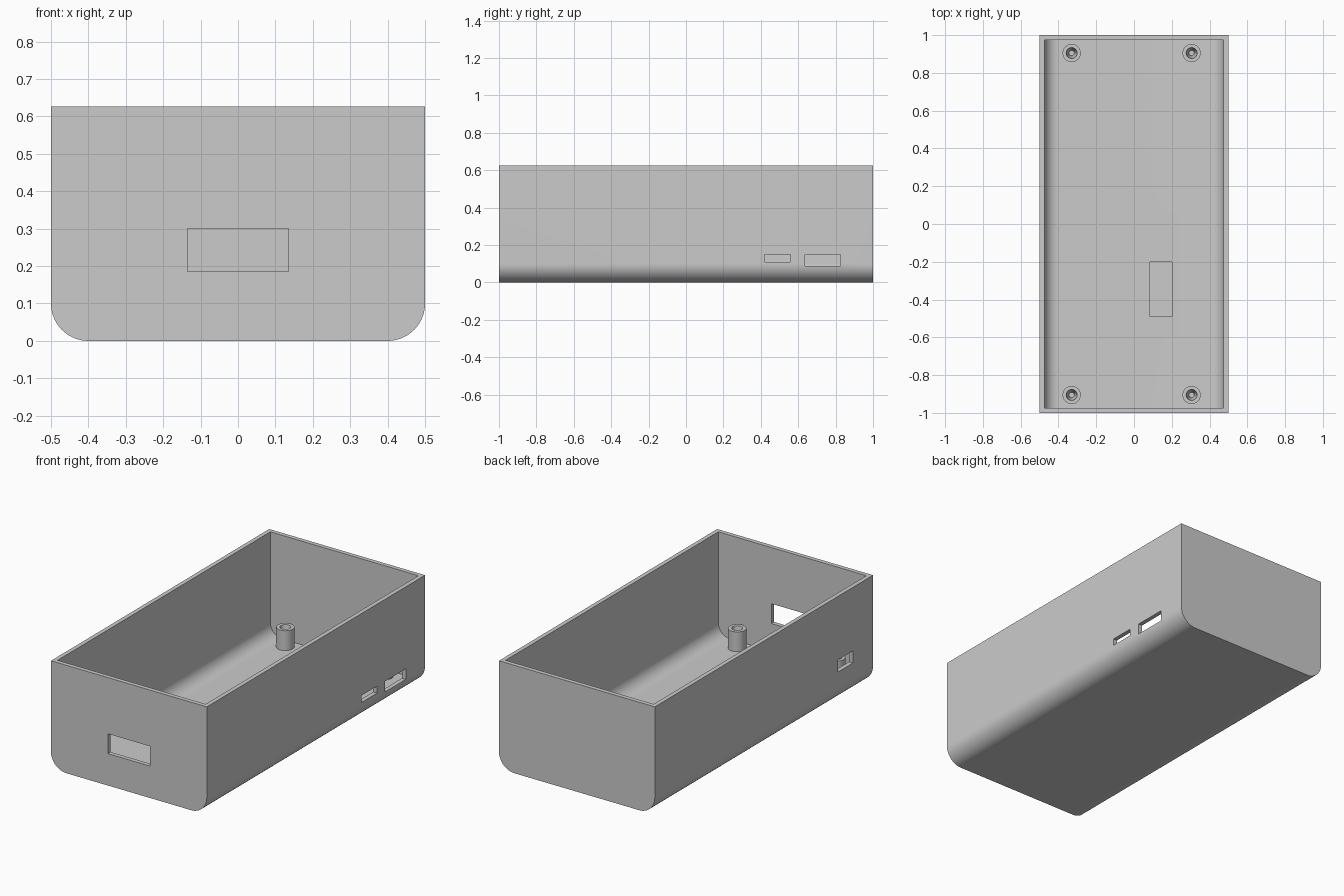
import bpy, bmesh, math

if "Cube" in bpy.data.objects:
    bpy.data.objects.remove(bpy.data.objects["Cube"])

WALL, HEIGHT = 0.025, 0.626

plastic = bpy.data.materials.new("grey plastic")
plastic.diffuse_color = (0.6, 0.6, 0.6, 1)
plastic.use_nodes = True
plastic.node_tree.nodes["Principled BSDF"].inputs["Base Color"].default_value = plastic.diffuse_color


def add_object(name, bm):
    bmesh.ops.recalc_face_normals(bm, faces=bm.faces)
    mesh = bpy.data.meshes.new(name)
    bm.to_mesh(mesh)
    bm.free()
    mesh.materials.append(plastic)
    obj = bpy.data.objects.new(name, mesh)
    bpy.context.collection.objects.link(obj)
    return obj


def smooth(obj):
    obj.data.shade_smooth()
    obj.data.set_sharp_from_angle(angle=math.radians(30))


def trough(name, half_w, half_l, bottom, top, radius, steps=16):
    """Extrude a U-shaped block with rounded lower corners along y."""
    outline = [(half_w, top), (-half_w, top)]
    for side, start in ((-1, math.pi), (1, 1.5 * math.pi)):
        for i in range(steps + 1):
            a = start + i * math.pi / 2 / steps
            outline.append((side * (half_w - radius) + radius * math.cos(a),
                            bottom + radius + radius * math.sin(a)))
    bm = bmesh.new()
    face = bm.faces.new([bm.verts.new((x, -half_l, z)) for x, z in outline])
    result = bmesh.ops.extrude_face_region(bm, geom=[face])
    moved = [v for v in result["geom"] if isinstance(v, bmesh.types.BMVert)]
    bmesh.ops.translate(bm, verts=moved, vec=(0, 2 * half_l, 0))
    return add_object(name, bm)


def block(name, xs, ys, zs):
    bm = bmesh.new()
    bmesh.ops.create_cube(bm, size=1)
    for v in bm.verts:
        v.co = [r[0] if c < 0 else r[1] for c, r in zip(v.co, (xs, ys, zs))]
    return add_object(name, bm)


# Open enclosure: outer body, hollowed and pierced by the cutters
body = trough("enclosure_body", 0.5, 1.0, 0, HEIGHT, 0.1)
cutters = [
    trough("cavity", 0.5 - WALL, 1 - WALL, WALL, HEIGHT + 0.1, 0.075),
    block("front_window", (-0.135, 0.135), (-1.1, -0.9), (0.185, 0.30)),
    block("small_port", (0.45, 0.55), (0.42, 0.56), (0.11, 0.15)),
    block("large_port", (0.45, 0.55), (0.635, 0.825), (0.088, 0.15)),
    block("left_port", (-0.55, -0.45), (-0.815, -0.68), (0.187, 0.257)),
    block("floor_recess", (0.085, 0.20), (-0.49, -0.20), (0.013, 0.06)),
]
for cutter in cutters:
    cutter.hide_render = True
    mod = body.modifiers.new(cutter.name, 'BOOLEAN')
    mod.operation, mod.solver, mod.object = 'DIFFERENCE', 'EXACT', cutter

# Bake the cuts, then remove the cutters
bpy.context.view_layer.update()
evaluated = body.evaluated_get(bpy.context.evaluated_depsgraph_get())
baked = bpy.data.meshes.new_from_object(evaluated)
body.modifiers.clear()
body.data = baked
for cutter in cutters:
    bpy.data.objects.remove(cutter)
smooth(body)


def screw_post(name, x, y, sides=32):
    """Lathe a post with a tapered blind screw hole."""
    profile = [(0.048, WALL), (0.048, 0.14), (0.029, 0.14), (0.014, 0.035)]
    bm = bmesh.new()
    rings = []
    for r, z in profile:
        rings.append([bm.verts.new((x + r * math.cos(2 * math.pi * i / sides),
                                    y + r * math.sin(2 * math.pi * i / sides), z))
                      for i in range(sides)])
    for low, high in zip(rings, rings[1:]):
        for i in range(sides):
            j = (i + 1) % sides
            bm.faces.new((low[i], low[j], high[j], high[i]))
    bm.faces.new(rings[-1])
    bm.faces.new(rings[0])
    smooth(add_object(name, bm))


# Four screw posts near the corners
for side, x in (("left", -0.33), ("right", 0.305)):
    for end, y in (("front", -0.905), ("back", 0.905)):
        screw_post(f"screw_post_{end}_{side}", x, y)
